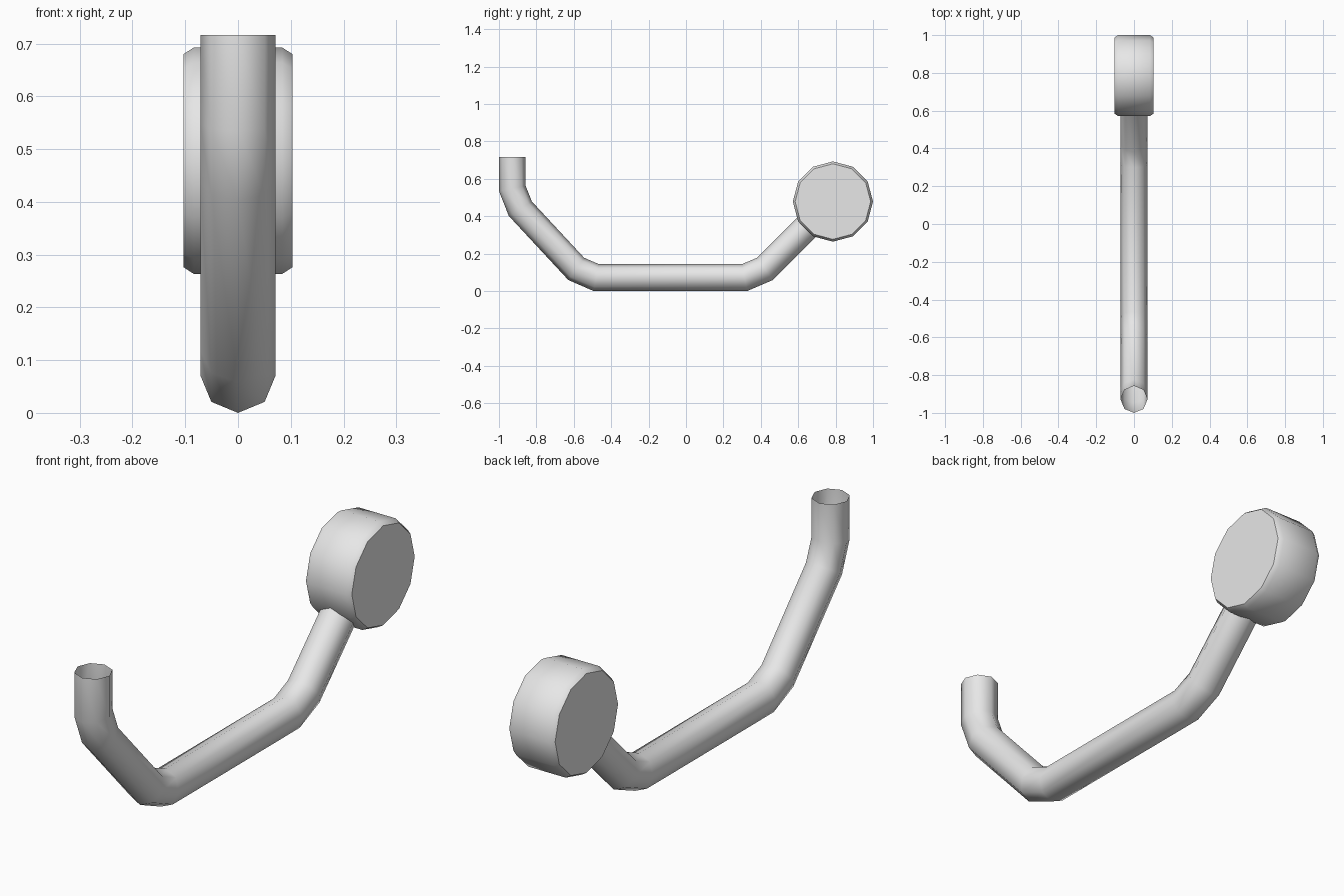
import bpy
import bmesh
from math import radians, cos, sin, tau
from mathutils import Vector

cube = bpy.data.objects.get("Cube")
if cube:
    bpy.data.objects.remove(cube, do_unlink=True)

grey = bpy.data.materials.new("light_grey")
grey.use_nodes = True
grey.diffuse_color = (0.8, 0.8, 0.8, 1)
grey.node_tree.nodes["Principled BSDF"].inputs["Base Color"].default_value = (0.8, 0.8, 0.8, 1)


def loft(name, rings, cap):
    """Skin a list of point rings, optionally closing both ends."""
    bm = bmesh.new()
    loops = [[bm.verts.new(p) for p in ring] for ring in rings]
    for a, b in zip(loops, loops[1:]):
        for i in range(len(a)):
            j = (i + 1) % len(a)
            bm.faces.new((a[i], a[j], b[j], b[i]))
    if cap:
        bm.faces.new(loops[0][::-1])
        bm.faces.new(loops[-1])
    bmesh.ops.recalc_face_normals(bm, faces=bm.faces)
    mesh = bpy.data.meshes.new(name)
    bm.to_mesh(mesh)
    bm.free()
    mesh.materials.append(grey)
    obj = bpy.data.objects.new(name, mesh)
    bpy.context.collection.objects.link(obj)
    bpy.ops.object.select_all(action='DESELECT')
    obj.select_set(True)
    bpy.context.view_layer.objects.active = obj
    bpy.ops.object.shade_smooth_by_angle(angle=radians(50))
    return obj


# Bent octagonal tube, open at its upright front end, mitred at each bend
RADIUS = 0.0715
path = [Vector((0, y, z)) for y, z in (
    (-0.9285, 0.716), (-0.9285, 0.548), (-0.886, 0.44), (-0.587, 0.118),
    (-0.48, 0.0715), (0.313, 0.0715), (0.422, 0.118), (0.68, 0.376))]
rings = []
for i, point in enumerate(path):
    before = (point - path[i - 1]).normalized() if i else None
    after = (path[i + 1] - point).normalized() if i + 1 < len(path) else before
    before = before or after
    tangent = (before + after).normalized()
    side = Vector((1, 0, 0))
    across = side.cross(tangent) / tangent.dot(before)
    rings.append([point + RADIUS * (side * cos(k * tau / 8) + across * sin(k * tau / 8))
                  for k in range(8)])
loft("bent_tube", rings, cap=False)

# Twelve-sided drum with chamfered rims on the rear end
profile = [(-0.103, 0.202), (-0.084, 0.2145), (0.084, 0.2145), (0.103, 0.202)]
loft("end_drum", [[(x, 0.7855 + r * cos(k * tau / 12), 0.478 + r * sin(k * tau / 12))
                   for k in range(12)] for x, r in profile], cap=True)
